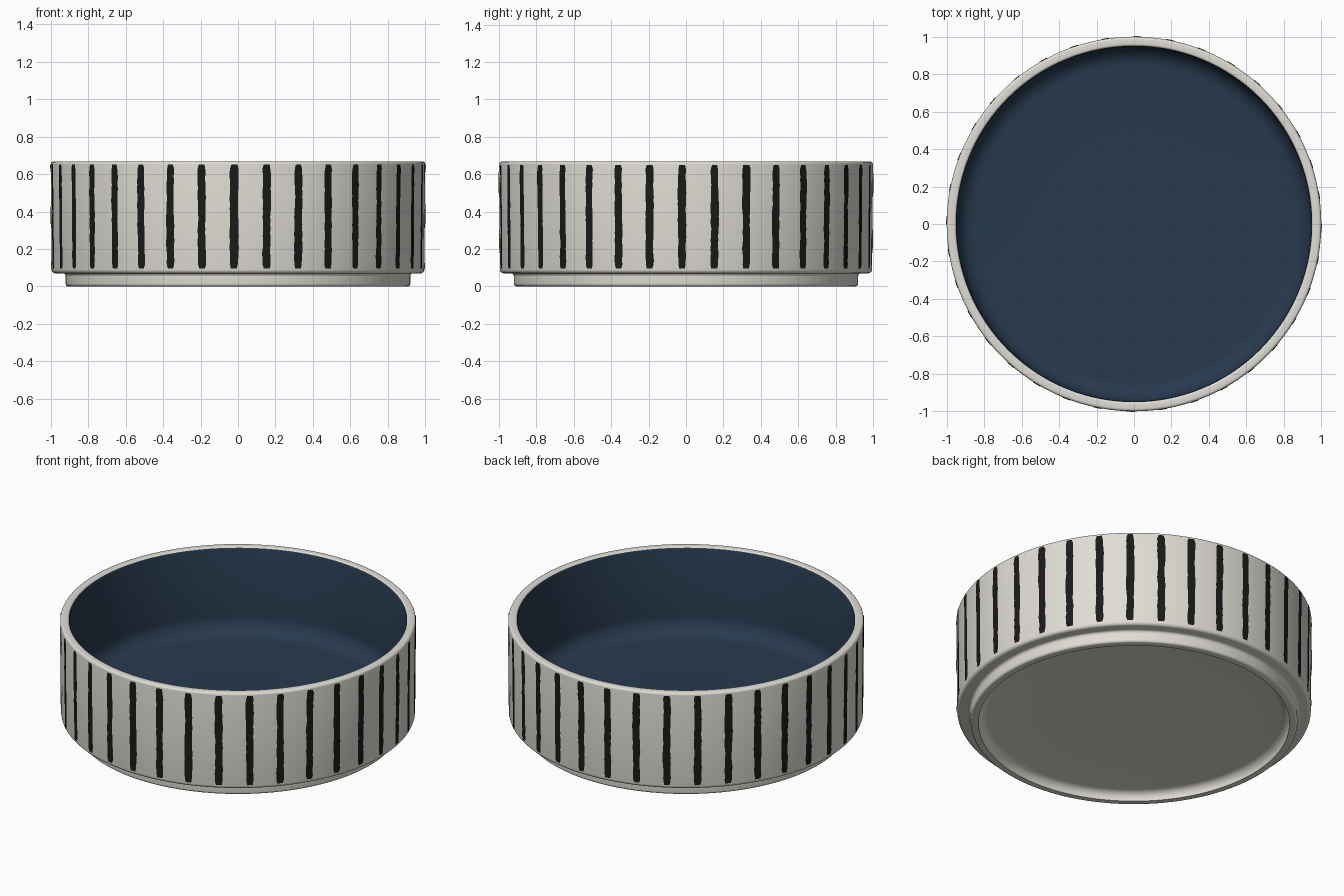
import bpy, math, random

if "Cube" in bpy.data.objects:
    bpy.data.objects.remove(bpy.data.objects["Cube"])

random.seed(4)


def material(name, rgb):
    m = bpy.data.materials.new(name)
    m.diffuse_color = (*rgb, 1)
    m.use_nodes = True
    m.node_tree.nodes["Principled BSDF"].inputs["Base Color"].default_value = m.diffuse_color
    return m


CREAM = material("cream glaze", (0.74, 0.72, 0.66))
NAVY = material("navy glaze", (0.020, 0.041, 0.075))
BLACK = material("black paint", (0.010, 0.010, 0.010))


def add_mesh(name, verts, faces, mats):
    me = bpy.data.meshes.new(name)
    me.from_pydata(verts, [], faces)
    ob = bpy.data.objects.new(name, me)
    bpy.context.collection.objects.link(ob)
    for m in mats:
        me.materials.append(m)
    bpy.ops.object.select_all(action='DESELECT')
    ob.select_set(True)
    bpy.context.view_layer.objects.active = ob
    bpy.ops.object.shade_smooth_by_angle(angle=math.radians(35))
    return ob


def arc(cr, cz, rad, a0, a1, n=5):
    """Rounded profile corner, angles in degrees."""
    return [(cr + rad * math.cos(math.radians(a0 + (a1 - a0) * i / n)),
             cz + rad * math.sin(math.radians(a0 + (a1 - a0) * i / n)))
            for i in range(n + 1)]


# Bowl profile: underside, foot ring, outer wall, rim, inside wall, floor
outside = ([(0, 0.05), (0.45, 0.05)]
           + arc(0.825, 0.0, 0.05, 90, 0)                # recess under the foot
           + arc(0.905, 0.015, 0.015, -90, 0)            # foot edge
           + [(0.92, 0.055)] + arc(0.935, 0.055, 0.015, 180, 90, 3)
           + arc(0.975, 0.09, 0.02, -90, 0)              # lower wall edge
           + arc(0.985, 0.652, 0.015, 0, 90)             # rim outer edge
           + arc(0.962, 0.655, 0.012, 90, 150, 3))       # rim inner edge
inside = ([(0.947, 0.65)] + arc(0.845, 0.24, 0.10, 0, -90, 8)
          + [(0.45, 0.14), (0, 0.14)])
profile = outside + inside
SEG = 128

verts, rings = [], []
for r, z in profile:
    if r == 0:
        rings.append([len(verts)] * SEG)
        verts.append((0, 0, z))
    else:
        rings.append(list(range(len(verts), len(verts) + SEG)))
        verts += [(r * math.cos(2 * math.pi * k / SEG),
                   r * math.sin(2 * math.pi * k / SEG), z) for k in range(SEG)]

faces, slots = [], []
for i in range(len(rings) - 1):
    a, b = rings[i], rings[i + 1]
    for k in range(SEG):
        n = (k + 1) % SEG
        f = list(dict.fromkeys((a[k], a[n], b[n], b[k])))
        faces.append(f)
        slots.append(1 if i >= len(outside) - 1 else 0)   # inside is navy
bowl = add_mesh("bowl", verts, faces, [CREAM, NAVY])
bowl.data.polygons.foreach_set("material_index", slots)

# Hand-painted stripes: thin uneven strips hugging the outer wall
verts, faces = [], []
ROWS, Z0, Z1 = 26, 0.095, 0.65
for s in range(36):
    mid = math.radians(-1.2 + 10 * s)
    left, right = 0.021, 0.021
    for i in range(ROWS + 1):
        z = Z0 + (Z1 - Z0) * i / ROWS
        left = 0.6 * left + 0.4 * random.uniform(0.015, 0.027)
        right = 0.6 * right + 0.4 * random.uniform(0.015, 0.027)
        trim = 0.75 if i in (0, ROWS) else 1
        rad = 0.9975 + 0.005 * (z - Z0) / (Z1 - Z0)
        for d in (-left * trim, 0, right * trim):
            verts.append((rad * math.cos(mid + d), rad * math.sin(mid + d), z))
        if i:
            t = len(verts) - 6
            for c in (t, t + 1):
                faces.append((c, c + 1, c + 4, c + 3))
add_mesh("painted_stripes", verts, faces, [BLACK])
